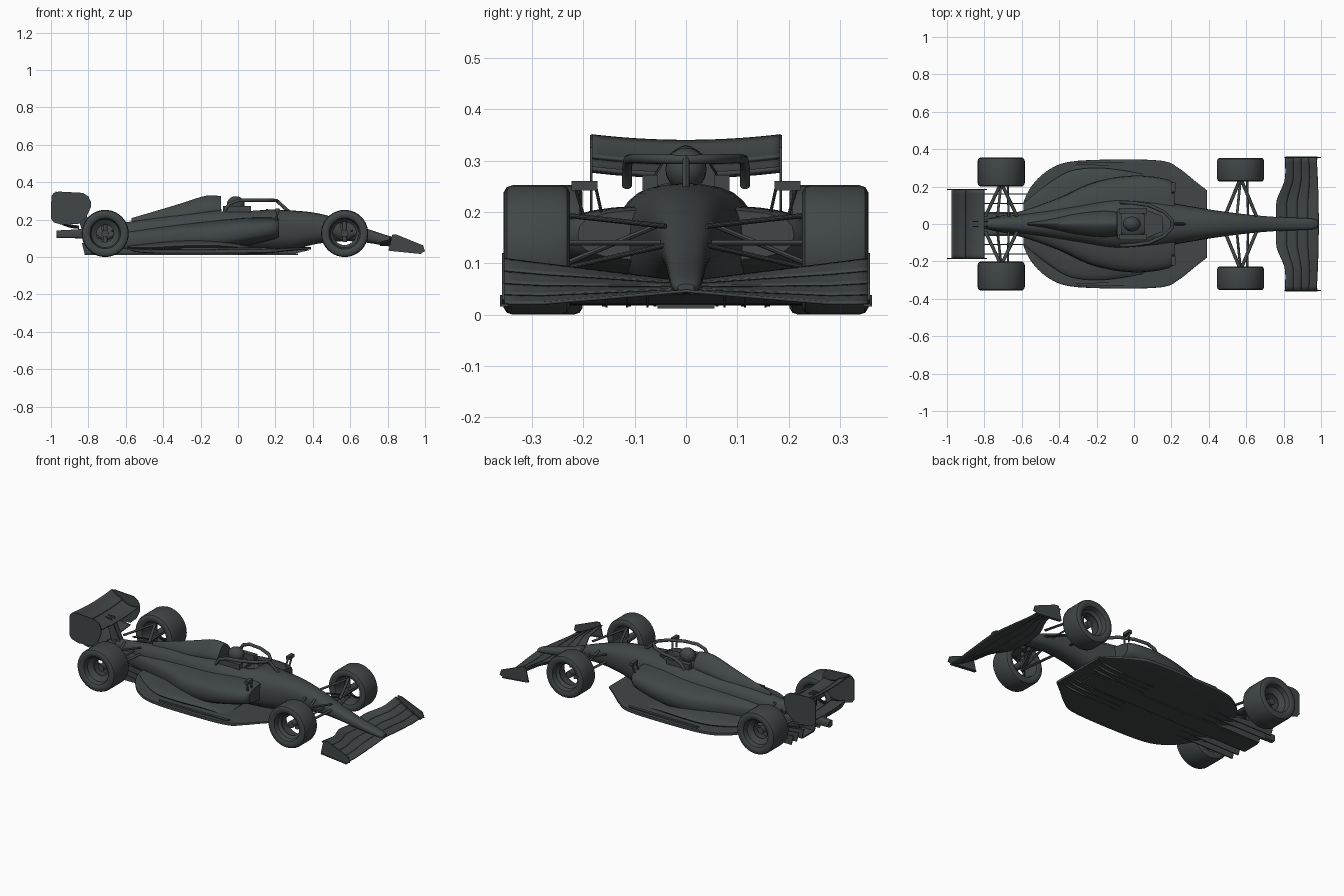
import bpy, bmesh, math
from mathutils import Vector

cube = bpy.data.objects.get("Cube")
if cube:
    bpy.data.objects.remove(cube, do_unlink=True)

GREY = (0.052, 0.061, 0.062, 1)
mat = bpy.data.materials.new("dark_grey")
mat.use_nodes = True
mat.diffuse_color = GREY
mat.node_tree.nodes["Principled BSDF"].inputs["Base Color"].default_value = GREY
SIDES = (("left", 1), ("right", -1))


def finish(name, bm):
    """Turn a bmesh into a smooth-shaded object."""
    bmesh.ops.recalc_face_normals(bm, faces=bm.faces)
    me = bpy.data.meshes.new(name)
    bm.to_mesh(me)
    bm.free()
    ob = bpy.data.objects.new(name, me)
    bpy.context.collection.objects.link(ob)
    me.materials.append(mat)
    bpy.ops.object.select_all(action='DESELECT')
    ob.select_set(True)
    bpy.context.view_layer.objects.active = ob
    bpy.ops.object.shade_smooth_by_angle(angle=math.radians(35))
    return ob


def loft(name, rings, loop=False):
    """Skin a list of closed rings."""
    bm = bmesh.new()
    vr = [[bm.verts.new(p) for p in r] for r in rings]
    n = len(vr[0])
    for a, b in zip(vr, vr[1:] + (vr[:1] if loop else [])):
        for i in range(n):
            bm.faces.new((a[i], a[(i + 1) % n], b[(i + 1) % n], b[i]))
    if not loop:
        bm.faces.new(vr[0])
        bm.faces.new(vr[-1])
    return finish(name, bm)


def hull(name, stations, power=2.4, segs=28, steps=4):
    """Loft superellipses from stations (x, half width, bottom, top)."""
    rings = []
    last = len(stations) - 1
    for i in range(last):
        p = [Vector(stations[min(max(i + k, 0), last)]) for k in (-1, 0, 1, 2)]
        for s in range(steps + (i == last - 1)):
            t = s / steps
            q = p[1] + (p[2] - p[0]) * (t / 2) \
                + (p[0] * 2 - p[1] * 5 + p[2] * 4 - p[3]) * (t * t / 2) \
                + (p[1] * 3 - p[0] - p[2] * 3 + p[3]) * (t ** 3 / 2)
            x, w, lo, hi = q
            ring = []
            for k in range(segs):
                a = 2 * math.pi * k / segs
                c, d = math.cos(a), math.sin(a)
                y = w * math.copysign(abs(c) ** (2 / power), c)
                z = (lo + hi) / 2 + (hi - lo) / 2 * math.copysign(abs(d) ** (2 / power), d)
                ring.append((x, y, z))
            rings.append(ring)
    return loft(name, rings)


def prism(name, outline, axis, lo, hi):
    """Extrude a 2D outline along y or z."""
    def put(p, h):
        return (p[0], h, p[1]) if axis == 'y' else (p[0], p[1], h)
    return loft(name, [[put(p, h) for p in outline] for h in (lo, hi)])


def box(name, x0, x1, y0, y1, z0, z1):
    return prism(name, [(x0, y0), (x1, y0), (x1, y1), (x0, y1)], 'z', z0, z1)


def rod(name, a, b, wide=0.009, thin=0.005):
    """Flattened strut between two points."""
    a, b = Vector(a), Vector(b)
    d = (b - a).normalized()
    side = Vector((1, 0, 0)) if abs(d.x) < 0.9 else Vector((0, 1, 0))
    u = (side - d * side.dot(d)).normalized()
    v = d.cross(u)
    ang = [2 * math.pi * k / 12 for k in range(12)]
    return loft(name, [[p + u * wide * math.cos(t) + v * thin * math.sin(t) for t in ang]
                       for p in (a, b)])


def sheet(name, func, nu, nv, thick):
    """Thin curved panel, func maps u, v in 0..1 to a point."""
    bm = bmesh.new()
    g = [[bm.verts.new(func(i / nu, j / nv)) for j in range(nv + 1)] for i in range(nu + 1)]
    for i in range(nu):
        for j in range(nv):
            bm.faces.new((g[i][j], g[i + 1][j], g[i + 1][j + 1], g[i][j + 1]))
    ob = finish(name, bm)
    mod = ob.modifiers.new("thickness", 'SOLIDIFY')
    mod.thickness = thick
    mod.offset = 0
    return ob


def lathe(name, x, y, z, profile, segs=40):
    """Spin a closed (radius, offset) profile around the wheel axle."""
    rings = []
    for k in range(segs):
        a = 2 * math.pi * k / segs
        rings.append([(x + r * math.cos(a), y + o, z + r * math.sin(a)) for r, o in profile])
    return loft(name, rings, loop=True)


# Main body with cockpit opening
body = hull("main_body", [
    (0.985, 0.016, 0.044, 0.060), (0.95, 0.029, 0.042, 0.076), (0.80, 0.036, 0.058, 0.115),
    (0.70, 0.042, 0.075, 0.148), (0.57, 0.055, 0.085, 0.195), (0.42, 0.075, 0.070, 0.235),
    (0.27, 0.10, 0.035, 0.250), (0.10, 0.13, 0.03, 0.257), (-0.10, 0.135, 0.03, 0.257),
    (-0.30, 0.10, 0.03, 0.235), (-0.50, 0.065, 0.04, 0.20), (-0.65, 0.045, 0.05, 0.18),
    (-0.79, 0.028, 0.08, 0.165)])
cutter = prism("cockpit_cutter", [(-0.088, 0.075), (0.06, 0.075), (0.15, 0.04),
                                  (0.15, -0.04), (0.06, -0.075), (-0.088, -0.075)], 'z', 0.22, 0.4)
cutter.hide_render = True
cut = body.modifiers.new("cockpit", 'BOOLEAN')
cut.operation = 'DIFFERENCE'
cut.object = cutter
bpy.context.view_layer.objects.active = body
bpy.ops.object.modifier_apply(modifier="cockpit")
bpy.data.objects.remove(cutter, do_unlink=True)

# Sidepods with the ramp that falls to the floor behind them
hull("sidepods", [
    (0.22, 0.21, 0.105, 0.205), (0.18, 0.238, 0.09, 0.212), (0.05, 0.258, 0.06, 0.212),
    (-0.10, 0.25, 0.035, 0.20), (-0.25, 0.21, 0.03, 0.183), (-0.40, 0.14, 0.03, 0.165),
    (-0.60, 0.07, 0.03, 0.14), (-0.78, 0.03, 0.05, 0.13)], power=3)
hull("sidepod_ramp", [
    (0.10, 0.255, 0.025, 0.05), (-0.05, 0.285, 0.025, 0.09), (-0.20, 0.30, 0.025, 0.10),
    (-0.35, 0.28, 0.025, 0.09), (-0.48, 0.20, 0.025, 0.075), (-0.59, 0.11, 0.045, 0.06)], power=2)
hull("engine_cover", [
    (-0.09, 0.064, 0.18, 0.325), (-0.17, 0.069, 0.17, 0.328), (-0.30, 0.056, 0.16, 0.288),
    (-0.45, 0.026, 0.15, 0.243), (-0.57, 0.008, 0.13, 0.208)], power=1.5)

# Floor with tapered front, plank and strakes
hull("floor", [
    (0.39, 0.18, 0.04, 0.054), (0.32, 0.235, 0.036, 0.052), (0.24, 0.298, 0.028, 0.049),
    (0.15, 0.338, 0.02, 0.046), (-0.10, 0.345, 0.018, 0.043),
    (-0.35, 0.332, 0.018, 0.041), (-0.47, 0.28, 0.02, 0.042), (-0.55, 0.20, 0.028, 0.046),
    (-0.59, 0.12, 0.04, 0.052)], power=9, segs=36)
box("plank", -0.82, 0.32, -0.055, 0.055, 0.012, 0.02)
for label, s in SIDES:
    prism(label + "_floor_edge_wing", [(0.17, s * 0.308), (0.15, s * 0.328), (-0.30, s * 0.328),
                                       (-0.31, s * 0.316)], 'z', 0.04, 0.05)
    for i in range(3):
        y = s * (0.075 + 0.04 * i)
        prism(label + "_floor_fence", [(0.0, 0.014), (0.30, 0.018), (0.38, 0.036), (0.36, 0.045),
                                       (0.0, 0.03)], 'y', y - 0.002, y + 0.002)
        y = s * (0.06 + 0.05 * i)
        prism(label + "_diffuser_strake", [(-0.40, 0.018), (-0.82, 0.016), (-0.835, 0.075),
                                           (-0.76, 0.065), (-0.56, 0.04)], 'y', y - 0.003, y + 0.003)

# Cockpit details
bm = bmesh.new()
bmesh.ops.create_uvsphere(bm, u_segments=24, v_segments=14, radius=0.042)
bmesh.ops.scale(bm, vec=(1.12, 0.95, 1), verts=bm.verts)
bmesh.ops.translate(bm, vec=(-0.012, 0, 0.283), verts=bm.verts)
finish("driver_helmet", bm)
hull("driver_shoulders", [(-0.07, 0.06, 0.20, 0.25), (0.0, 0.07, 0.20, 0.25),
                          (0.06, 0.05, 0.20, 0.235)])
half = [(-0.07, 0.115, 0.25), (-0.045, 0.115, 0.285), (0.0, 0.112, 0.302), (0.08, 0.10, 0.304),
        (0.16, 0.065, 0.303), (0.205, 0.02, 0.302)]
path = half + [(x, -y, z) for x, y, z in reversed(half)]
curve = bpy.data.curves.new("halo", 'CURVE')
curve.dimensions = '3D'
curve.bevel_depth = 0.0095
curve.bevel_resolution = 3
curve.use_fill_caps = True
spline = curve.splines.new('POLY')
spline.points.add(len(path) - 1)
for pt, co in zip(spline.points, path):
    pt.co = (*co, 1)
curve.materials.append(mat)
halo = bpy.data.objects.new("halo", curve)
bpy.context.collection.objects.link(halo)
rod("halo_pillar", (0.205, 0, 0.303), (0.275, 0, 0.24), 0.009, 0.007)
for label, s in SIDES:
    box(label + "_headrest", -0.08, 0.07, s * 0.055, s * 0.085, 0.22, 0.272)
    box(label + "_mirror", 0.20, 0.222, s * 0.172, s * 0.223, 0.242, 0.26)
    rod(label + "_mirror_stalk", (0.212, s * 0.215, 0.245), (0.205, s * 0.20, 0.195), 0.006, 0.003)
    rod(label + "_mirror_arm", (0.212, s * 0.175, 0.245), (0.205, s * 0.165, 0.20), 0.006, 0.003)

# Front wing: four overlapping elements between end plates
for i in range(4):
    def element(u, v, i=i):
        y = (u * 2 - 1) * 0.355
        f = (i + (1.06 if i < 3 else 1) * v) / 4
        a = abs(y)
        sweep = min(max((a - 0.10) / 0.16, 0), 1)
        back = 0.76 + 0.05 * sweep * sweep * (3 - 2 * sweep)
        front = 0.988 - 0.012 * (a / 0.355) ** 2
        low = 0.046 - 0.024 * min(a / 0.28, 1)
        high = 0.066 + 0.045 * a / 0.355
        return (front + (back - front) * f, y, low + (high - low) * f ** 1.2 - 0.003 * v)
    sheet("front_wing_element", element, 28, 4, 0.006)
for label, s in SIDES:
    prism(label + "_front_end_plate", [(0.805, 0.035), (0.825, 0.12), (0.85, 0.119), (0.99, 0.062),
                                       (1.0, 0.03), (0.97, 0.018)], 'y', s * 0.353, s * 0.358)
    prism(label + "_front_foot_plate", [(0.81, 0.033), (0.98, 0.016), (0.98, 0.021), (0.81, 0.038)],
          'y', s * 0.345, s * 0.362)

# Rear wing, end plates, beam wing and tail
def plane(x0, x1, z0, z1, sag, span):
    def f(u, v):
        y = (u * 2 - 1) * span
        return (x0 + (x1 - x0) * v, y,
                z0 + (z1 - z0) * v - sag * math.sin(math.pi * v) - 0.011 * (1 - (y / span) ** 2))
    return f

sheet("rear_wing_main", plane(-0.80, -0.905, 0.285, 0.302, 0.012, 0.184), 20, 8, 0.008)
sheet("rear_wing_flap", plane(-0.90, -0.975, 0.307, 0.349, 0.006, 0.184), 20, 6, 0.006)
sheet("beam_wing", plane(-0.85, -0.94, 0.165, 0.185, 0.004, 0.184), 16, 4, 0.007)
plate = [(-1.0, 0.205), (-0.998, 0.325), (-0.985, 0.342), (-0.96, 0.35), (-0.83, 0.343),
         (-0.80, 0.325), (-0.787, 0.295), (-0.787, 0.265), (-0.81, 0.215), (-0.85, 0.178),
         (-0.94, 0.172), (-0.985, 0.185)]
for label, s in SIDES:
    prism(label + "_rear_end_plate", plate, 'y', s * 0.182, s * 0.187)
    prism(label + "_rear_pylon", [(-0.77, 0.14), (-0.84, 0.285), (-0.88, 0.285), (-0.83, 0.13)],
          'y', s * 0.012, s * 0.017)
hull("crash_structure", [(-0.76, 0.028, 0.095, 0.16), (-0.86, 0.024, 0.10, 0.148),
                         (-0.97, 0.018, 0.102, 0.142)], power=4)

# Wheels, hubs and suspension
R = 0.126
for end, x, y, hw, rim, hole in (("front", 0.57, 0.29, 0.064, 0.084, 0.062),
                                 ("rear", -0.71, 0.278, 0.077, 0.082, 0.046)):
    for label, s in SIDES:
        name = label + "_" + end
        lathe(name + "_tyre", x, s * y, R, [
            (rim, -hw * 0.9), (rim + 0.012, -hw), (R - 0.014, -hw), (R - 0.004, -hw + 0.006),
            (R, -hw + 0.018), (R, hw - 0.018), (R - 0.004, hw - 0.006), (R - 0.014, hw),
            (rim + 0.012, hw), (rim, hw * 0.9), (rim - 0.008, hw * 0.5), (rim - 0.008, -hw * 0.5)])
        lathe(name + "_rim_face", x, s * (y + hw * 0.3), R, [
            (rim - 0.002, s * hw * 0.3), (hole, 0), (hole, -s * 0.006), (rim - 0.002, s * hw * 0.2)])
        rod(name + "_hub", (x, s * (y - hw), R), (x, s * (y + hw * 0.3), R), 0.02, 0.02)
        outer = s * (y - hw + 0.02)
        inner = s * 0.04
        for dx in (-0.085, 0.085):
            rod(name + "_upper_arm", (x + dx, inner, 0.172), (x, outer, 0.195))
            rod(name + "_lower_arm", (x + dx, inner, 0.135), (x, outer, 0.088))
        rod(name + "_push_rod", (x - 0.02, inner, 0.18), (x, outer, 0.095), 0.007)
        rod(name + "_track_rod", (x + 0.04, inner, 0.14), (x + 0.035, outer, 0.14), 0.006)
        rod(name + "_upright", (x, outer, 0.08), (x, outer, 0.20), 0.012, 0.01)
